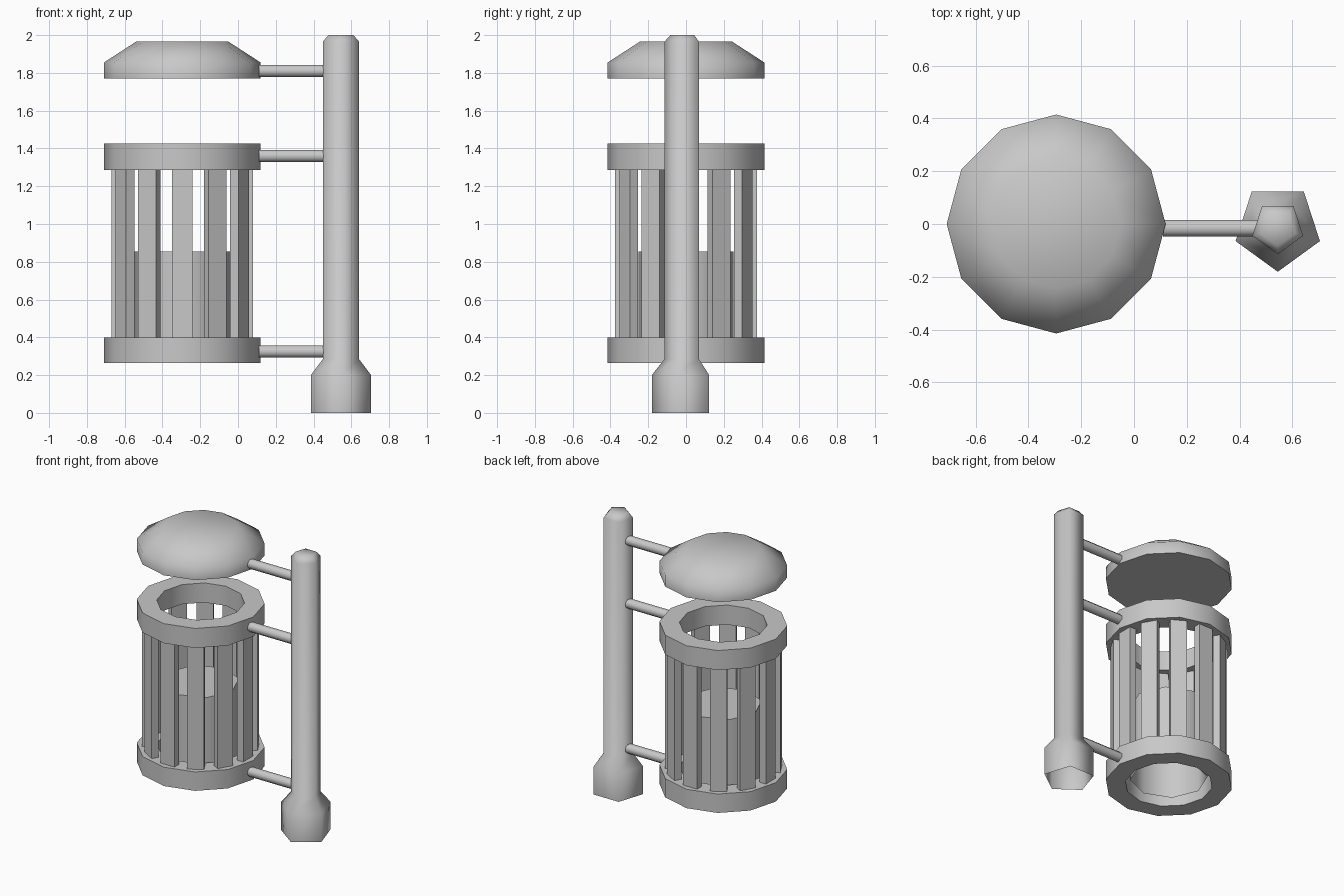
import bpy, bmesh
from math import pi, cos, sin, radians
from mathutils import Matrix, Vector

cube = bpy.data.objects.get("Cube")
if cube:
    bpy.data.objects.remove(cube, do_unlink=True)

grey = bpy.data.materials.new("plain grey")
grey.use_nodes = True
COLOUR = (0.58, 0.58, 0.58, 1)
grey.diffuse_color = COLOUR
grey.node_tree.nodes["Principled BSDF"].inputs["Base Color"].default_value = COLOUR

BIN_X = -0.295
POST = Vector((0.545, -0.013, 0))


def finish(name, bm, location, smooth=None):
    bmesh.ops.recalc_face_normals(bm, faces=bm.faces)
    mesh = bpy.data.meshes.new(name)
    bm.to_mesh(mesh)
    bm.free()
    mesh.materials.append(grey)
    obj = bpy.data.objects.new(name, mesh)
    obj.location = location
    bpy.context.collection.objects.link(obj)
    if smooth:
        bpy.ops.object.select_all(action='DESELECT')
        obj.select_set(True)
        bpy.context.view_layer.objects.active = obj
        bpy.ops.object.shade_smooth_by_angle(angle=radians(smooth))
    return obj


def lathe(name, profile, sides, location, start=0, smooth=40,
          cap_bottom=True, cap_top=True, closed=False):
    """Sweep (radius, z) points around z; a closed profile makes a ring."""
    bm = bmesh.new()
    angles = [start + 2 * pi * i / sides for i in range(sides)]
    loops = [[bm.verts.new((r * cos(a), r * sin(a), z)) for a in angles]
             for r, z in profile]
    pairs = list(zip(loops, loops[1:]))
    if closed:
        pairs.append((loops[-1], loops[0]))
    for low, high in pairs:
        for i in range(sides):
            j = (i + 1) % sides
            bm.faces.new((low[i], low[j], high[j], high[i]))
    if not closed and cap_bottom:
        bm.faces.new(loops[0][::-1])
    if not closed and cap_top:
        bm.faces.new(loops[-1])
    return finish(name, bm, location, smooth)


centre = Vector((BIN_X, 0, 0))

# Top and bottom rings of the basket
for name, low, high in (("bottom_ring", 0.265, 0.40), ("top_ring", 1.285, 1.425)):
    lathe(name, [(0.285, low), (0.415, low), (0.415, high), (0.285, high)],
          12, centre, closed=True)

# Upright slats
bm = bmesh.new()
for i in range(12):
    place = (Matrix.Rotation(i * pi / 6, 4, 'Z')
             @ Matrix.Translation((0.35, 0, 0.8425))
             @ Matrix.Diagonal((0.05, 0.11, 0.895, 1)))
    bmesh.ops.create_cube(bm, size=1, matrix=place)
finish("slats", bm, centre)

# Inner container, open underneath
lathe("inner_container", [(0.252, 0.31), (0.252, 0.855)], 8, centre,
      smooth=50, cap_bottom=False)

# Domed lid
lathe("lid", [(0.415, 1.77), (0.415, 1.855), (0.245, 1.965)], 12, centre, smooth=70)

# Five-sided post with a wide foot, open underneath
lathe("post", [(0.168, 0), (0.168, 0.2), (0.101, 0.285), (0.101, 1.965), (0.07, 2.0)],
      5, POST, start=-pi / 2, smooth=80, cap_bottom=False)

# Arms from the post to the rings and lid
for name, z in (("bottom_arm", 0.325), ("middle_arm", 1.36), ("top_arm", 1.81)):
    arm = lathe(name, [(0.034, 0), (0.034, 0.36)], 8, (0.11, -0.016, z),
                start=pi / 8, smooth=50)
    arm.rotation_euler.y = pi / 2
